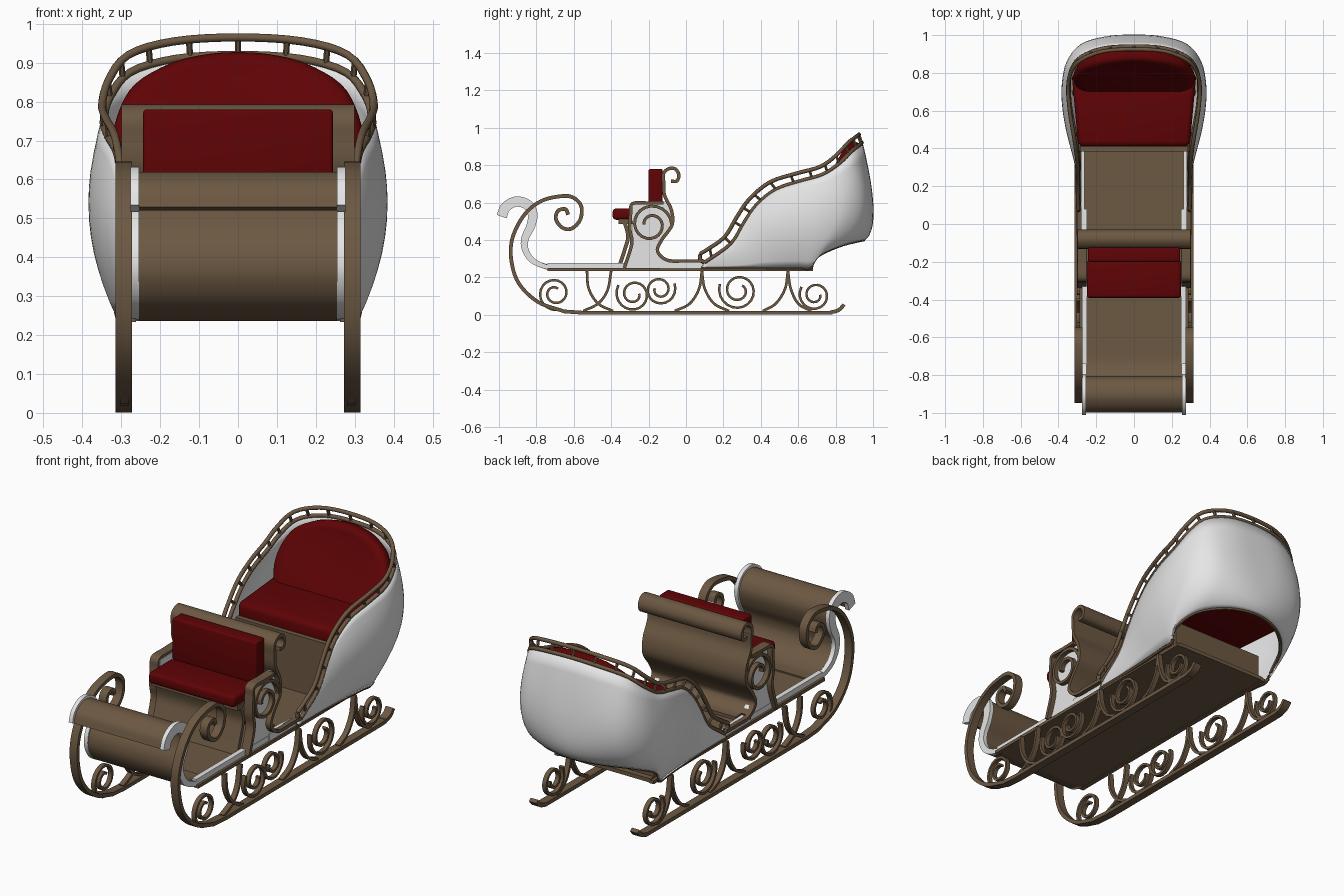
import bpy, bmesh, math
from mathutils import Vector

if "Cube" in bpy.data.objects:
    bpy.data.objects.remove(bpy.data.objects["Cube"])


def material(name, rgb):
    m = bpy.data.materials.new(name)
    m.diffuse_color = (*rgb, 1)
    m.use_nodes = True
    m.node_tree.nodes["Principled BSDF"].inputs["Base Color"].default_value = m.diffuse_color
    return m


WOOD = material("brown wood", (0.15, 0.098, 0.055))
RED = material("red velvet", (0.115, 0.001, 0.0015))
WHITE = material("white paint", (0.8, 0.8, 0.81))


def finish(name, bm, mat, angle=40):
    bmesh.ops.recalc_face_normals(bm, faces=bm.faces)
    me = bpy.data.meshes.new(name)
    bm.to_mesh(me)
    bm.free()
    me.materials.append(mat)
    me.shade_smooth()
    me.set_sharp_from_angle(angle=math.radians(angle))
    ob = bpy.data.objects.new(name, me)
    bpy.context.collection.objects.link(ob)
    return ob


def spline(pts, n=6):
    """Catmull-Rom curve through the points."""
    p = [Vector(q) for q in pts]
    p = [2 * p[0] - p[1]] + p + [2 * p[-1] - p[-2]]
    out = []
    for i in range(1, len(p) - 2):
        a, b, c, d = p[i - 1:i + 3]
        for k in range(n):
            t = k / n
            out.append(0.5 * (2 * b + (c - a) * t + (2 * a - 5 * b + 4 * c - d) * t * t
                              + (3 * b - a - 3 * c + d) * t ** 3))
    return out + [p[-2]]


def loft(bm, rings):
    """Closed skin through rings of points, capped at both ends."""
    vs = [[bm.verts.new(c) for c in r] for r in rings]
    n = len(vs[0])
    for a, b in zip(vs, vs[1:]):
        for k in range(n):
            bm.faces.new((a[k], a[(k + 1) % n], b[(k + 1) % n], b[k]))
    bm.faces.new(vs[0])
    bm.faces.new(vs[-1][::-1])


def ribbon(name, paths, x0, x1, thick, mat, mirror=True):
    """Flat strap following side-view (y, z) paths, spanning x0..x1."""
    bm = bmesh.new()
    for path in paths:
        for s in ((1, -1) if mirror else (1,)):
            rings = []
            for i, p in enumerate(path):
                d = (path[min(i + 1, len(path) - 1)] - path[max(i - 1, 0)]).normalized()
                w = thick(i / (len(path) - 1)) if callable(thick) else thick
                nrm = Vector((-d.y, d.x)) * w / 2
                a, b = p + nrm, p - nrm
                rings.append([(s * x0, *a), (s * x1, *a), (s * x1, *b), (s * x0, *b)])
            loft(bm, rings)
    return finish(name, bm, mat)


def tubes(name, paths, r, mat, sides=8):
    bm = bmesh.new()
    for path in paths:
        rings = []
        for i, p in enumerate(path):
            d = (path[min(i + 1, len(path) - 1)] - path[max(i - 1, 0)]).normalized()
            ref = Vector((0, 0, 1)) if abs(d.z) < 0.9 else Vector((0, 1, 0))
            u = d.cross(ref).normalized()
            v = d.cross(u)
            rings.append([p + r * (math.cos(t) * u + math.sin(t) * v)
                          for t in (2 * math.pi * k / sides for k in range(sides))])
        loft(bm, rings)
    return finish(name, bm, mat, 50)


def box(name, x, y, z, mat, bevel=0.0, flare=1.0):
    """Box whose back end is widened by the flare factor."""
    bm = bmesh.new()
    loft(bm, [[(x[0], y[0], c), (x[1], y[0], c), (x[1] * flare, y[1], c), (x[0] * flare, y[1], c)] for c in z])
    if bevel:
        bmesh.ops.bevel(bm, geom=bm.edges[:], offset=bevel, segments=4, profile=0.5, affect='EDGES')
    return finish(name, bm, mat)


def spiral(y, z, r, turns, start, way):
    n = int(turns * 20)
    return [Vector((y + (r * (1 - .68 * i / n)) * math.cos(start + way * i * math.pi / 10),
                    z + (r * (1 - .68 * i / n)) * math.sin(start + way * i * math.pi / 10)))
            for i in range(n + 1)]


# Runners with scrolled fronts and upturned tails
runner = spline([(-.63, .535), (-.645, .565), (-.685, .555), (-.695, .51), (-.66, .465), (-.61, .462),
                 (-.565, .51), (-.56, .58), (-.60, .625), (-.66, .635), (-.77, .61), (-.86, .54),
                 (-.925, .42), (-.935, .30), (-.895, .17), (-.79, .068), (-.65, .018)])
runner += spline([(-.55, .011), (0, .011), (.70, .011), (.78, .015), (.82, .028), (.845, .055)], 4)
ribbon("runners", [runner], .272, .315, .02, WOOD)

# Scrollwork between runners and deck
braces = [spline(p) for p in (
    [(-.40, .235), (-.42, .13), (-.47, .06), (-.55, .02)],
    [(-.53, .235), (-.52, .14), (-.47, .06), (-.39, .02)],
    [(.085, .235), (.07, .14), (.02, .06), (-.06, .02)],
    [(.085, .235), (.10, .14), (.15, .06), (.23, .02)],
    [(.545, .235), (.53, .14), (.48, .06), (.41, .02)],
    [(.545, .235), (.56, .14), (.60, .06), (.67, .02)])]
ribbon("braces", braces, .278, .305, .014, WOOD)
scrolls = [spiral(*a) for a in (
    (-.70, .115, .09, 1.6, -1.5, -1), (-.28, .11, .095, 1.6, 2.6, 1), (-.14, .135, .085, 1.6, .4, -1),
    (.28, .13, .105, 1.7, 2.8, 1), (.69, .105, .085, 1.6, 2.6, 1))]
ribbon("scrollwork", scrolls, .280, .303, .013, WOOD)

# Deck, its trim and white sills
box("deck", (-.27, .27), (-.72, .68), (.236, .256), WOOD)
for s in (1, -1):
    box("deck_trim", sorted((s * .262, s * .288)), (-.74, .68), (.233, .25), WOOD)
    box("deck_sill", sorted((s * .25, s * .276)), (-.74, -.14), (.25, .278), WHITE)
    box("inner_sill", sorted((s * .262, s * .28)), (-.14, .385), (.25, .287), WHITE)

# Curled front dash with white edge boards
dash = spline([(-.985, .525), (-.965, .575), (-.91, .605), (-.85, .59), (-.82, .54), (-.83, .475),
               (-.86, .41), (-.86, .35), (-.82, .29), (-.74, .255), (-.66, .25)])
ribbon("dash_sheet", [dash], -.254, .254, .028, WOOD, False)
ribbon("dash_edges", [dash], .254, .276, lambda t: .055 if t < .35 else .055 - .055 * (t - .35), WHITE)

# Front bench: white sides
side = [(-.32, .25), (-.30, .36), (-.285, .42), (-.29, .592), (-.13, .595), (-.105, .61),
        (-.075, .56), (-.075, .48), (-.13, .4), (-.155, .35), (-.10, .29), (.08, .28), (.08, .25)]
bm = bmesh.new()
for s in (1, -1):
    loft(bm, [[(s * x, *p) for p in side] for x in (.25, .274)])
finish("bench_sides", bm, WHITE)

# Front bench: curved back sheet, rolled top and side trim
back = spline([(-.12, .72), (-.115, .64), (-.078, .56), (-.075, .48), (-.13, .4), (-.152, .34),
               (-.10, .292), (.0, .288), (.09, .288)])
roll = spline([(-.08, .715), (-.05, .715), (-.038, .745), (-.055, .778), (-.09, .782), (-.12, .755), (-.12, .70)])
arm = spline([(-.12, .60), (-.2, .598), (-.285, .595), (-.295, .55), (-.30, .46), (-.29, .38), (-.33, .25)])
ribbon("bench_back", [back[:40]], -.252, .252, .018, WOOD, False)
ribbon("bench_roll", [roll], -.3, .3, .018, WOOD, False)
ribbon("bench_trim", [back[:37], arm], .252, .3, .018, WOOD)
ribbon("sill_trim", [back[36:]], .279, .303, .018, WOOD)
ribbon("bench_scroll", [spiral(-.188, .482, .112, 1.5, 0, 1)], .268, .298, .016, WOOD)
ribbon("bench_base", [spline([(-.36, .25), (-.33, .34), (-.31, .42), (-.33, .5)])], -.25, .25, .02, WOOD, False)
box("bench_board", (-.25, .25), (-.36, -.11), (.485, .512), WOOD)
box("bench_seat_cushion", (-.25, .25), (-.392, -.19), (.508, .568), RED, .018)
box("bench_back_cushion", (-.244, .244), (-.2, -.125), (.56, .78), RED, .01)

# Rear body shell: bottom, bulge and rim points from front corner to the middle of the back
stations = [((.285, .08, .25), (.288, .09, .265), (.292, .10, .28)),
            ((.285, .22, .25), (.298, .23, .32), (.295, .24, .38)),
            ((.288, .33, .25), (.31, .32, .38), (.295, .315, .50)),
            ((.292, .42, .25), (.33, .40, .44), (.297, .38, .59)),
            ((.298, .52, .25), (.355, .50, .47), (.312, .48, .67)),
            ((.305, .60, .25), (.374, .62, .49), (.336, .61, .715)),
            ((.308, .665, .25), (.376, .73, .50), (.345, .73, .75)),
            ((.318, .70, .31), (.352, .85, .53), (.330, .82, .81)),
            ((.28, .81, .365), (.278, .945, .55), (.278, .885, .875)),
            ((.16, .91, .393), (.15, .988, .56), (.16, .93, .91)),
            ((0, .95, .40), (0, .998, .56), (0, .94, .92))]


def around(pts):
    """Mirror a half outline to the other side and smooth it."""
    return spline(list(pts) + [(-x, y, z) for x, y, z in reversed(pts[:-1])], 4)


bottom, bulge, rim = [around([s[k] for s in stations]) for k in range(3)]
bm = bmesh.new()
grid = []
for a, b, c in zip(bottom, bulge, rim):
    row = []
    for k in range(13):
        t = k / 12
        row.append(bm.verts.new(a * (2 * t - 1) * (t - 1) + b * 4 * t * (1 - t) + c * t * (2 * t - 1)))
    grid.append(row)
for p, q in zip(grid, grid[1:]):
    for k in range(12):
        bm.faces.new((p[k], q[k], q[k + 1], p[k + 1]))
shell = finish("rear_body", bm, WHITE, 60)
mod = shell.modifiers.new("thickness", 'SOLIDIFY')
mod.thickness = .01
mod.offset = 0

# Double rail along the rim, with posts and curled front ends, and trim along the lower edge
lift = [(0, .06), (-.035, .035), (-.042, .025), (-.04, .03), (-.03, .04), (-.015, .042),
        (-.012, .042), (-.018, .042), (-.018, .045), (-.016, .045), (-.015, .045)]
upper = around([(s[2][0] + (.004 if s[2][0] else 0), s[2][1] + dy, s[2][2] + dz)
                for s, (dy, dz) in zip(stations, lift)])
tubes("rim_rails", [rim, upper], .0105, WOOD)
curl = [(.292, .10, .28), (.293, .077, .295), (.295, .077, .325), (.296, .10, .34)]
tubes("rail_ends", [spline([(s * x, y, z) for x, y, z in curl]) for s in (1, -1)], .0105, WOOD)
tubes("rail_posts", [[rim[i], upper[i]] for i in range(1, len(rim), 3)], .008, WOOD, 6)
tubes("lower_edge_trim", [bottom], .009, WOOD, 6)

# Rear seat: box panels, cushion and domed backrest
box("seat_front_panel", (-.285, .285), (.385, .41), (.25, .55), WOOD)
box("seat_rear_panel", (-.27, .27), (.63, .65), (.25, .39), WOOD)
box("rear_seat_cushion", (-.295, .295), (.41, .80), (.51, .62), RED, .03, 1.12)
half = spline([(.30, .58), (.322, .68), (.31, .765), (.265, .845), (.17, .90), (.08, .922), (0, .928)], 4)
outline = [(p.x, p.y) for p in half] + [(-p.x, p.y) for p in reversed(half[:-1])]
bm = bmesh.new()
rings = []
for depth, size in ((0, .80), (.003, .88), (.01, .95), (.022, .99), (.035, 1), (.055, .985), (.085, .93)):
    rings.append([(x * size, .70 + (z - .6) * .43 + depth + .012 * (1 - abs(x) / .32),
                   .70 + (z - .70) * size) for x, z in outline])
loft(bm, rings)
finish("rear_back_cushion", bm, RED, 60)
